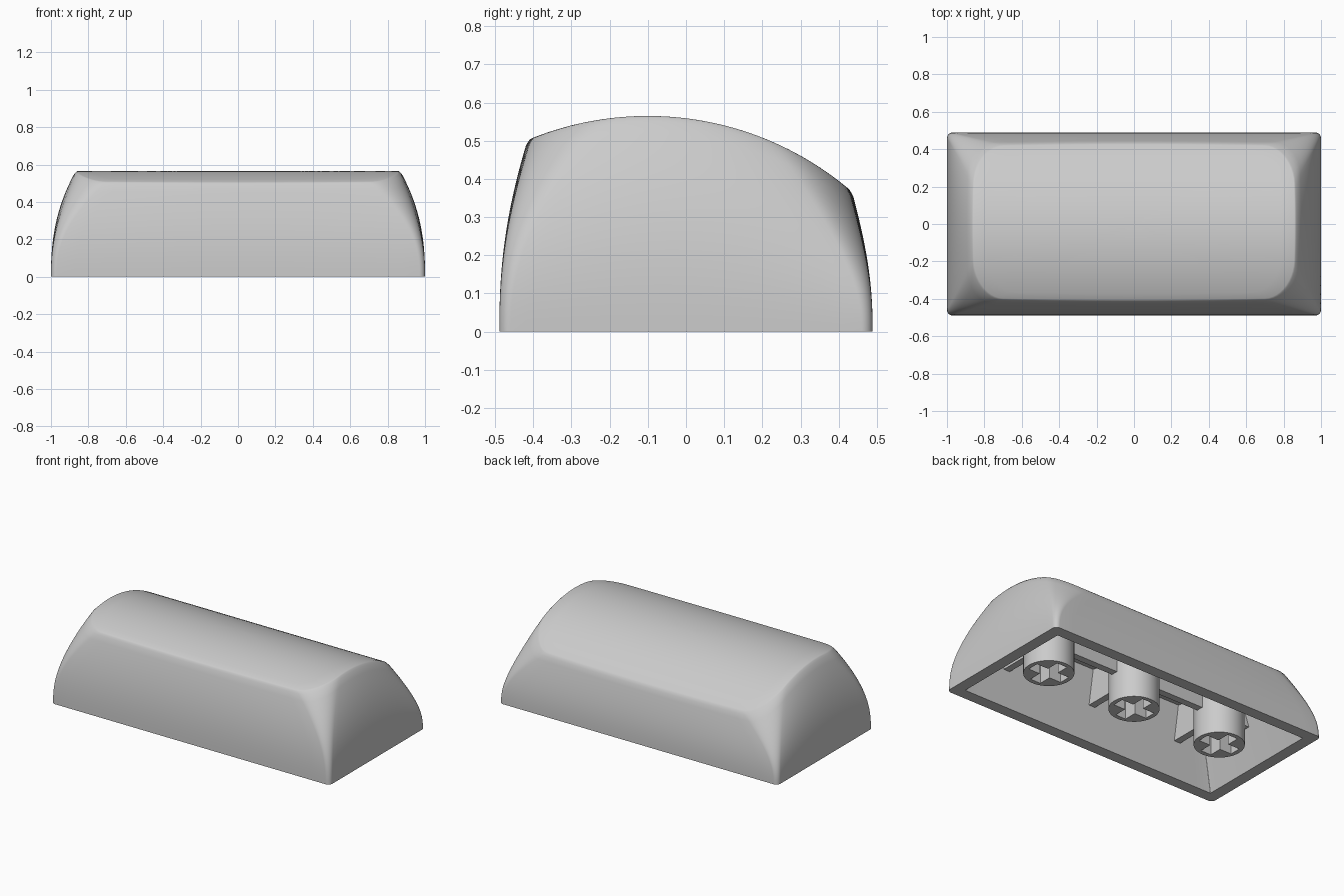
import bpy, bmesh, math
from mathutils import Vector

if "Cube" in bpy.data.objects:
    bpy.data.objects.remove(bpy.data.objects["Cube"], do_unlink=True)

grey = bpy.data.materials.new("light_grey_plastic")
grey.use_nodes = True
COLOUR = (0.6, 0.6, 0.6, 1)
grey.diffuse_color = COLOUR
grey.node_tree.nodes["Principled BSDF"].inputs["Base Color"].default_value = COLOUR

ARC, SIDE = 12, 20   # points per corner and per straight side
RIB_Z = 0.22         # underside of the ribs


def finish(name, bm, smooth=True):
    bmesh.ops.recalc_face_normals(bm, faces=bm.faces)
    mesh = bpy.data.meshes.new(name)
    bm.to_mesh(mesh)
    bm.free()
    mesh.materials.append(grey)
    obj = bpy.data.objects.new(name, mesh)
    bpy.context.collection.objects.link(obj)
    if smooth:
        bpy.ops.object.select_all(action='DESELECT')
        obj.select_set(True)
        bpy.context.view_layer.objects.active = obj
        bpy.ops.object.shade_smooth_by_angle(angle=math.radians(35))


def top_z(y):
    """Cylindrical crown, highest a little forward of the middle."""
    r = 0.82
    return 0.565 - r + math.sqrt(r * r - (y + 0.1) ** 2)


def roof_z(y):
    """Flat cavity roof, sloping down to the back."""
    return 0.39 - 0.15 * y


def outline(hx, front, back, rx, ry):
    """Rounded rectangle as a counter-clockwise list of points."""
    corners = [(hx, back, 0), (-hx, back, 1), (-hx, front, 2), (hx, front, 3)]
    arcs = []
    for x, y, q in corners:
        cx = x - math.copysign(rx, x)
        cy = y - math.copysign(ry, y)
        angles = [(q + i / (ARC - 1)) * math.pi / 2 for i in range(ARC)]
        arcs.append([Vector((cx + rx * math.cos(a), cy + ry * math.sin(a), 0)) for a in angles])
    pts = []
    for arc, following in zip(arcs, arcs[1:] + arcs[:1]):
        pts += arc
        pts += [arc[-1].lerp(following[0], i / SIDE) for i in range(1, SIDE)]
    return pts


def wall_ring(t, inset=0.0, drop=0.0):
    """Outer wall at fraction t of the local height, sides bowed outward near the top."""
    c = t ** 2.4
    pts = outline(1 - 0.147 * c - inset, -0.489 + 0.089 * c + inset, 0.489 - 0.069 * c - inset,
                  0.03 + 0.12 * c, 0.03 + 0.17 * c)
    for p in pts:
        x, y = p.x, p.y
        p.y += math.copysign(0.015 * c * (1 - x * x), y) * min(1, abs(y) / 0.3)
        p.x += math.copysign(0.015 * c * (1 - (y / 0.45) ** 2), x) * min(1, abs(x) / 0.7)
        p.z = t * top_z(p.y) - drop
    return pts


def cavity_ring(hx, hy):
    return outline(hx, -hy, hy, 0.003, 0.003)


def build_shell():
    bm = bmesh.new()
    roof = cavity_ring(0.79, 0.34)
    for p in roof:
        p.z = roof_z(p.y)
    rings = [roof, cavity_ring(0.925, 0.415)]
    rings += [wall_ring(i / 16 * 0.975) for i in range(17)]
    # small fillet where the wall meets the crown
    for a in (30, 60, 90):
        a = math.radians(a)
        rings.append(wall_ring(1, 0.01 * (1 - math.cos(a)), 0.01 * (1 - math.sin(a))))
    # crown, as shrinking copies of its rim
    rim = rings[-1]
    for i in range(1, 12):
        s = 1 - i / 12
        rings.append([Vector((p.x * s, p.y * s, top_z(p.y * s))) for p in rim])
    loops = [[bm.verts.new(p) for p in ring] for ring in rings]
    n = len(rim)
    for a, b in zip(loops, loops[1:]):
        for i in range(n):
            j = (i + 1) % n
            bm.faces.new((a[i], a[j], b[j], b[i]))
    bm.faces.new(loops[0])
    peak = bm.verts.new((0, 0, top_z(0)))
    for i in range(n):
        bm.faces.new((loops[-1][i], loops[-1][(i + 1) % n], peak))
    finish("keycap_shell", bm)


def build_stem(name, x):
    """Round post with a cross-shaped socket in its lower end."""
    bm = bmesh.new()
    low, deep, sides = 0.035, 0.25, 48
    arm, half = 0.12, 0.037

    def loop(points, z):
        vs = [bm.verts.new((x + px, py, z)) for px, py in points]
        return vs, [bm.edges.new((vs[i - 1], vs[i])) for i in range(len(vs))]

    def wall(a, b):
        for i in range(len(a)):
            bm.faces.new((a[i - 1], a[i], b[i], b[i - 1]))

    circle = [(0.148 * math.cos(2 * math.pi * i / sides), 0.148 * math.sin(2 * math.pi * i / sides))
              for i in range(sides)]
    cross = []
    px, py = 1, 0
    for _ in range(4):
        qx, qy = -py, px
        for along, across in ((arm, -half), (arm, half), (half, half)):
            cross.append((px * along + qx * across, py * along + qy * across))
        px, py = qx, qy
    outer, outer_edges = loop(circle, low)
    socket, socket_edges = loop(cross, low)
    bmesh.ops.triangle_fill(bm, edges=outer_edges + socket_edges, use_beauty=True)
    upper = loop(circle, 0)[0]
    for v in upper:
        v.co.z = roof_z(v.co.y) + 0.005
    wall(outer, upper)
    floor = loop(cross, deep)[0]
    wall(socket, floor)
    bm.faces.new(floor)
    finish(name, bm)


def build_rib(name, direction, origin, inner, lower, upper):
    """Plate hanging from the roof, from inner to its lower and upper outer ends."""
    bm = bmesh.new()
    side = Vector((-direction.y, direction.x, 0)) * 0.0225
    sheets = []
    for s in (side, -side):
        sheet = []
        for along, hangs in ((inner, True), (lower, True), (upper, False), (inner, False)):
            p = origin + direction * along + s
            p.z = RIB_Z if hangs else roof_z(p.y) + 0.005
            sheet.append(bm.verts.new(p))
        sheets.append(sheet)
        bm.faces.new(sheet)
    for i in range(4):
        bm.faces.new((sheets[0][i - 1], sheets[0][i], sheets[1][i], sheets[1][i - 1]))
    finish(name, bm, smooth=False)


build_shell()

# three mounting posts, each with ribs reaching the front and back walls
X, Y = Vector((1, 0, 0)), Vector((0, 1, 0))
for label, x in (("right", -0.643), ("middle", 0), ("left", 0.643)):
    build_stem(label + "_stem", x)
    for end, d in (("front", -Y), ("back", Y)):
        build_rib(f"{label}_{end}_rib", d, X * x, 0.14, 0.378, 0.342)

# long ribs between the posts and on to the end walls
for label, d in (("right", -X), ("left", X)):
    build_rib(label + "_long_rib", d, Vector(), 0.14, 0.503, 0.503)
    build_rib(label + "_end_rib", d, Vector(), 0.783, 0.853, 0.793)
